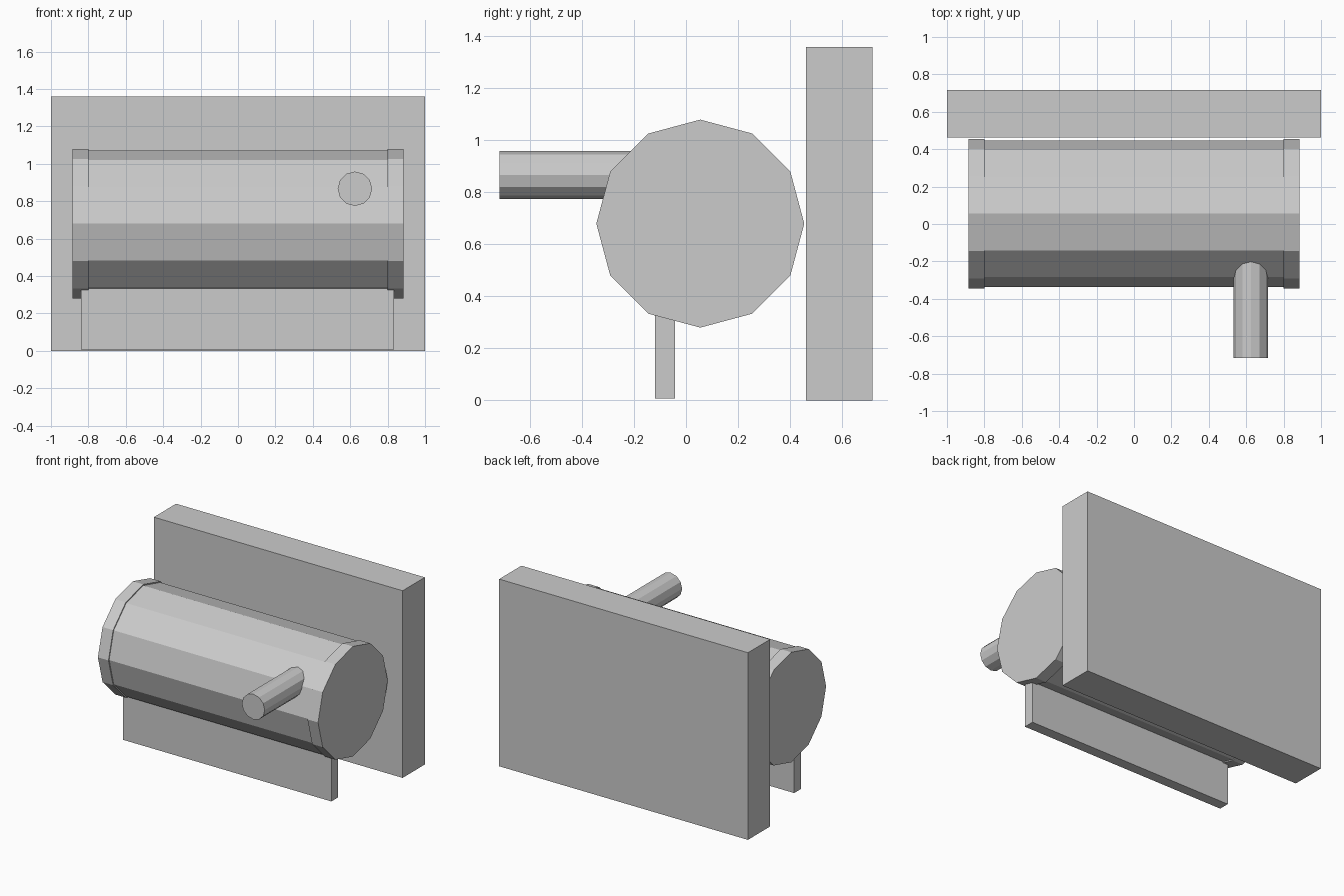
import bpy
import math

if "Cube" in bpy.data.objects:
    bpy.data.objects.remove(bpy.data.objects["Cube"])

grey = bpy.data.materials.new("light grey")
grey.diffuse_color = (0.6, 0.6, 0.6, 1)
grey.use_nodes = True
grey.node_tree.nodes["Principled BSDF"].inputs["Base Color"].default_value = grey.diffuse_color

SIDES = 12
AXIS_Y, AXIS_Z = 0.055, 0.68   # centre line of the roll


def finish(name):
    ob = bpy.context.object
    ob.name = name
    bpy.ops.object.transform_apply(location=False, rotation=True, scale=True)
    ob.data.materials.append(grey)
    return ob


def box(name, x, y, z):
    """Box from (min, max) ranges on each axis."""
    r = (x, y, z)
    bpy.ops.mesh.primitive_cube_add(size=1, location=[(a + b) / 2 for a, b in r])
    bpy.context.object.scale = [b - a for a, b in r]
    return finish(name)


def rod(name, axis, radius, start, end, centre):
    """Twelve-sided cylinder along x or y, corners at top and bottom."""
    mid = (start + end) / 2
    if axis == 'X':
        loc, rot = (mid, *centre), (0, math.pi / 2, 0)
    else:
        loc, rot = (centre[0], mid, centre[1]), (math.pi / 2, 0, 0)
    bpy.ops.mesh.primitive_cylinder_add(vertices=SIDES, radius=radius,
                                        depth=end - start, location=loc, rotation=rot)
    return finish(name)


# Wall plate behind the roll
box("back_plate", (-1, 1), (0.462, 0.717), (0, 1.36))

# Roll with a slightly larger cap at each end
rod("roll_body", 'X', 0.392, -0.81, 0.81, (AXIS_Y, AXIS_Z))
for side, a, b in (("left", -0.885, -0.8), ("right", 0.8, 0.885)):
    rod(side + "_end_cap", 'X', 0.4, a, b, (AXIS_Y, AXIS_Z))

# Hanging sheet, running up into the roll
box("hanging_sheet", (-0.84, 0.835), (-0.12, -0.043), (0.007, 0.45))

# Handle sticking out of the front
rod("handle", 'Y', 0.092, -0.717, 0.0, (0.625, 0.867))
